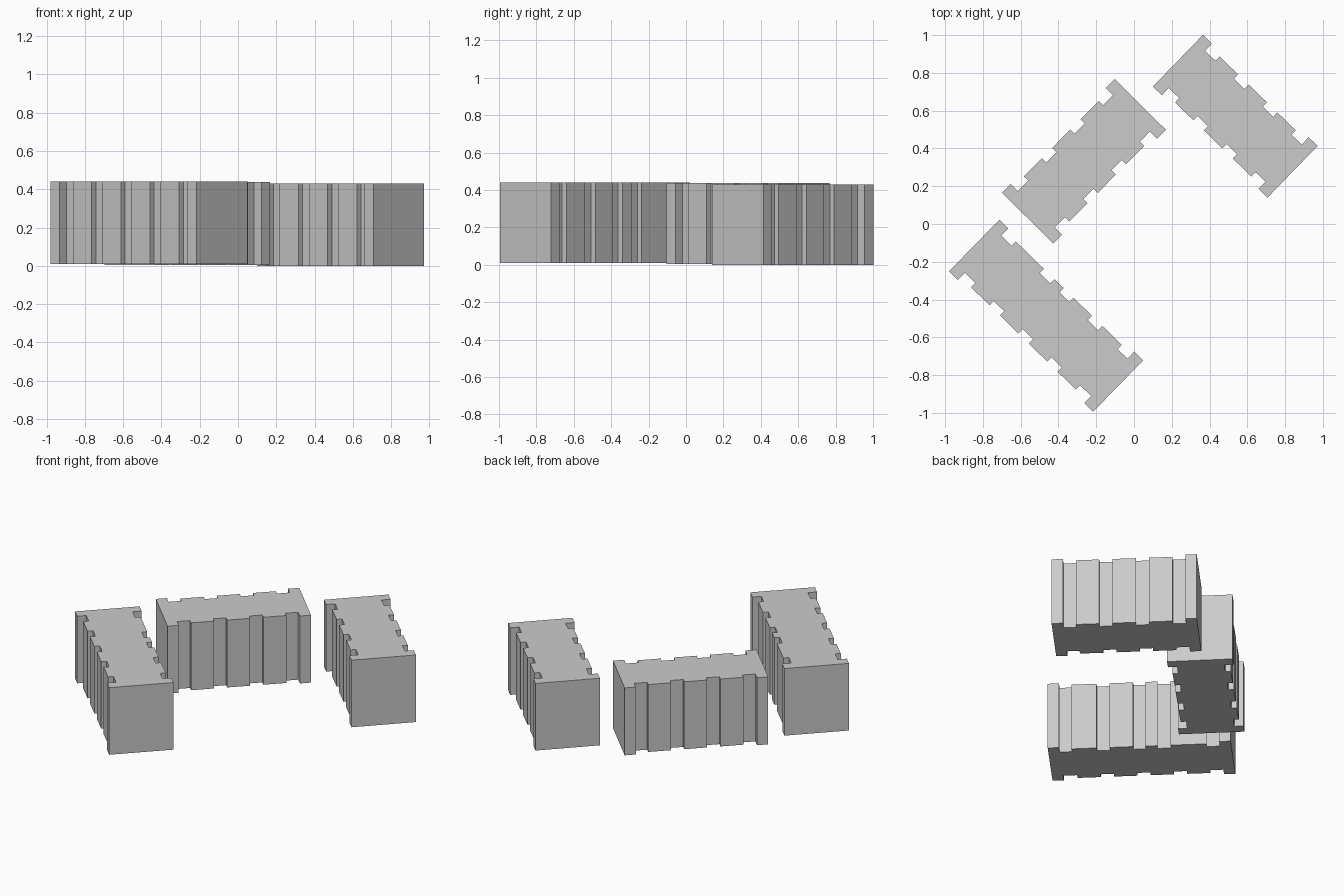
import bpy, bmesh
from math import radians
from mathutils import Matrix

if "Cube" in bpy.data.objects:
    bpy.data.objects.remove(bpy.data.objects["Cube"])

HALF_W = 0.1905     # half width at the end flanges
FLANGE = 0.066      # flange thickness along the length
GROOVE = 0.053      # groove depth
PANEL = 0.021       # panel setback from the flange


def side_profile(length, panels):
    """One long side, left to right, as (u, depth) steps."""
    pts = [(0, 0), (FLANGE, 0), (FLANGE, GROOVE)]
    for a, b in panels:
        pts += [(a, GROOVE), (a, PANEL), (b, PANEL), (b, GROOVE)]
    e = length - FLANGE
    return pts + [(e, GROOVE), (e, 0), (length, 0)]


def block(name, length, lower, upper, centre, angle, z0, z1):
    """Extrude the notched plan outline into a wall block."""
    h = length / 2
    outline = [(u - h, -HALF_W + d) for u, d in side_profile(length, lower)]
    outline += [(u - h, HALF_W - d) for u, d in reversed(side_profile(length, upper))]
    bm = bmesh.new()
    face = bm.faces.new([bm.verts.new((x, y, z0)) for x, y in outline])
    ext = bmesh.ops.extrude_face_region(bm, geom=[face])
    top = [v for v in ext["geom"] if isinstance(v, bmesh.types.BMVert)]
    bmesh.ops.translate(bm, verts=top, vec=(0, 0, z1 - z0))
    bmesh.ops.recalc_face_normals(bm, faces=bm.faces)
    bm.transform(Matrix.Translation((*centre, 0)) @ Matrix.Rotation(radians(angle), 4, 'Z'))
    mesh = bpy.data.meshes.new(name)
    bm.to_mesh(mesh)
    bm.free()
    bpy.context.collection.objects.link(bpy.data.objects.new(name, mesh))


# Evenly spaced panels, 0.136 wide at 0.213 pitch
def even(n):
    return [(0.143 + 0.213 * i, 0.279 + 0.213 * i) for i in range(n)]


# The long block has one wide and one narrow panel on its inner side
long_inner = [(0.143, 0.35), (0.428, 0.497), (0.569, 0.705), (0.782, 0.927)]

block("long_wall_block", 1.065, even(4), long_inner, (-0.465, -0.486), -44.3, 0.01, 0.44)
block("middle_wall_block", 0.847, even(3), even(3), (-0.265, 0.332), 45.3, 0.005, 0.437)
block("right_wall_block", 0.845, even(3), even(3), (0.536, 0.5705), -44.1, 0.0, 0.43)
